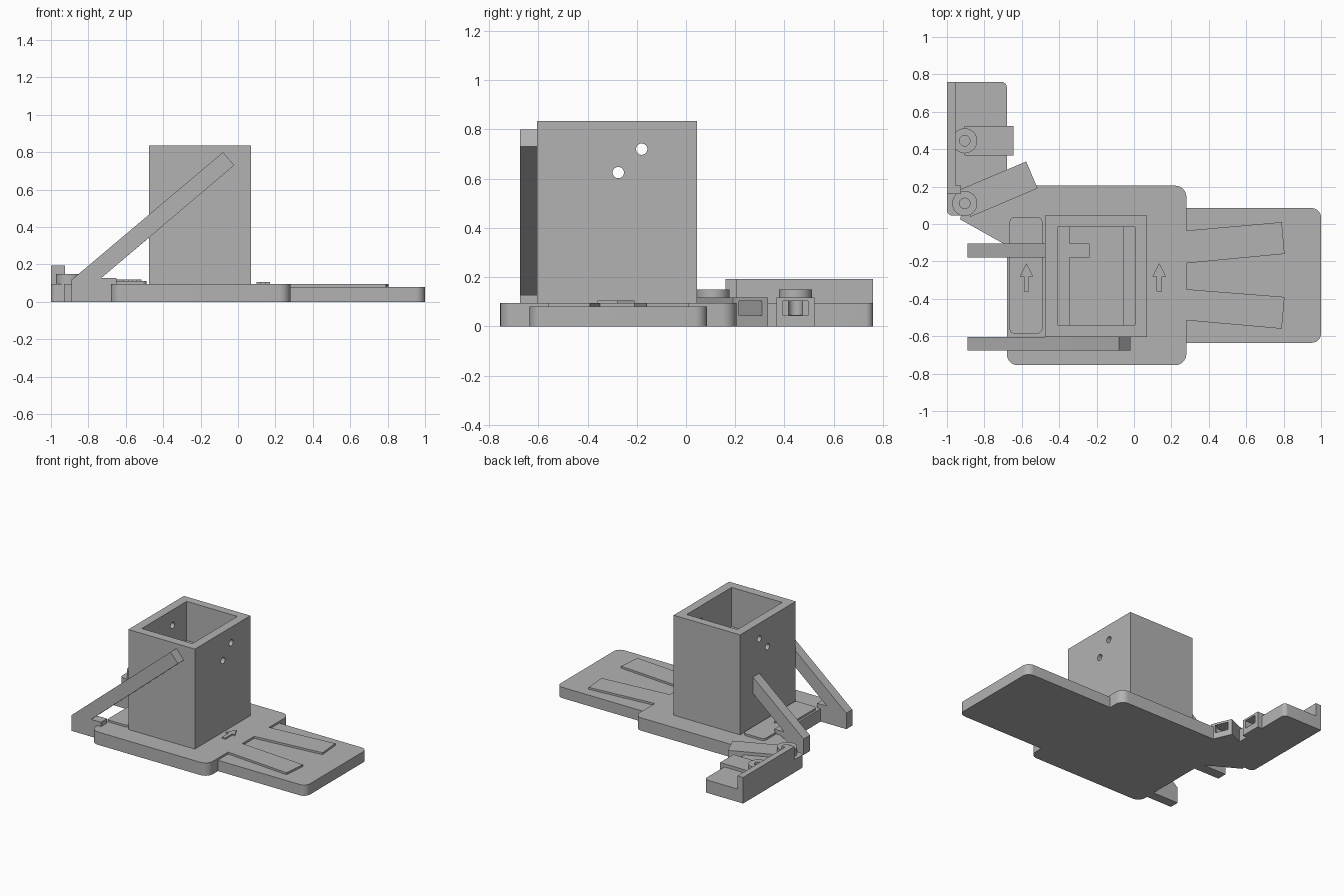
import bpy, bmesh, math
from mathutils import Matrix

if "Cube" in bpy.data.objects:
    bpy.data.objects.remove(bpy.data.objects["Cube"])

grey = bpy.data.materials.new("light_grey")
grey.diffuse_color = (0.45, 0.45, 0.45, 1)
grey.use_nodes = True
grey.node_tree.nodes["Principled BSDF"].inputs["Base Color"].default_value = grey.diffuse_color


def prism(name, pts, lo, hi, axis="z"):
    """Extrude a closed profile; axis z uses (x, y) points, axis y uses (x, z)."""
    bm = bmesh.new()
    place = (lambda a, b, t: (a, b, t)) if axis == "z" else (lambda a, b, t: (a, t, b))
    low = [bm.verts.new(place(a, b, lo)) for a, b in pts]
    high = [bm.verts.new(place(a, b, hi)) for a, b in pts]
    bm.faces.new(low)
    bm.faces.new(high)
    n = len(pts)
    for i in range(n):
        j = (i + 1) % n
        bm.faces.new((low[i], low[j], high[j], high[i]))
    bmesh.ops.recalc_face_normals(bm, faces=bm.faces)
    me = bpy.data.meshes.new(name)
    bm.to_mesh(me)
    bm.free()
    me.materials.append(grey)
    ob = bpy.data.objects.new(name, me)
    bpy.context.collection.objects.link(ob)
    return ob


def rect(x0, x1, y0, y1, radii=(0, 0, 0, 0)):
    """Rectangle with a radius for each corner, from lower left going round."""
    pts = []
    corners = [(x0, y0, 1, 1), (x1, y0, -1, 1), (x1, y1, -1, -1), (x0, y1, 1, -1)]
    for k, ((x, y, sx, sy), r) in enumerate(zip(corners, radii)):
        if r == 0:
            pts.append((x, y))
            continue
        for i in range(9):
            a = math.pi * (1 + k / 2 + i / 16)
            pts.append((x + sx * r + r * math.cos(a), y + sy * r + r * math.sin(a)))
    return pts


def circle(x, y, r, n=40):
    return [(x + r * math.cos(2 * math.pi * i / n), y + r * math.sin(2 * math.pi * i / n))
            for i in range(n)]


def tilted(x, y, angle, a0, a1, b0, b1):
    """Rectangle in a frame turned about (x, y)."""
    c, s = math.cos(angle), math.sin(angle)
    return [(x + a * c - b * s, y + a * s + b * c)
            for a, b in ((a0, b0), (a1, b0), (a1, b1), (a0, b1))]


def cut(ob, cutters):
    for c in cutters:
        m = ob.modifiers.new("cut", "BOOLEAN")
        m.operation, m.solver, m.object = "DIFFERENCE", "EXACT", c
        bpy.context.view_layer.objects.active = ob
        bpy.ops.object.modifier_apply(modifier=m.name)


def arrow(name, x, y0, y1, z0, z1):
    m = y1 - 0.07
    prism(name, [(x - .014, y0), (x + .014, y0), (x + .014, m), (x + .036, m),
                 (x, y1), (x - .036, m), (x - .014, m)], z0, z1)


# base plates, raised strips and pad
prism("main_base", rect(-.68, .28, -.755, .205, (.06, .06, .06, 0)), 0, .095)
prism("front_base", rect(.22, 1, -.635, .085, (0, .05, .05, 0)), 0, .08)
prism("upper_strip", [(.27, -.211), (.805, -.16), (.79, .01), (.27, -.036)], .07, .095)
prism("lower_strip", [(.27, -.514), (.79, -.56), (.805, -.39), (.27, -.348)], .07, .095)
prism("side_pad", rect(-.665, -.49, -.585, .035, (.025,) * 4), .09, .11)
arrow("base_arrow", .135, -.36, -.21, .09, .105)
arrow("pad_arrow", -.575, -.36, -.21, .105, .12)

# square tower with stepped cavity and cross holes
tower = prism("tower", rect(-.475, .07, -.605, .045), .09, .835)
cavities = [prism("cavity", rect(-.41, .005, -.54, -.015), .545, .9),
            prism("deep_cavity", rect(-.345, -.06, -.54, -.015), .1, .6)]
for y, z in ((-.275, .625), (-.18, .72)):
    hole = prism("cross_hole", circle(0, 0, .023), -1, 1)
    hole.data.transform(Matrix.Translation((0, y, z)) @ Matrix.Rotation(math.pi / 2, 4, "Y"))
    cavities.append(hole)
cut(tower, cavities)

# sloping braces with flat feet
foot = [(-.65, 0), (-.65, .128), (-.73, .128)]
heel = [(-.877, .128), (-.89, .118), (-.89, 0)]
prism("front_brace", foot + [(-.02, .73), (-.08, .8)] + heel, -.675, -.605, "y")
prism("inner_brace", foot + [(-.237, .545), (-.38, .545)] + heel, -.18, -.105, "y")

# side bracket: plate, wall, two sockets
bracket = prism("bracket_plate", rect(-1, -.68, .045, .76, (.03, 0, .03, 0)), 0, .095)
link = prism("bracket_link", [(-.93, .025), (-.68, -.115), (-.5, .2), (-.68, .25), (-.9, .15)], 0, .095)
prism("bracket_wall", rect(-1, -.955, .16, .76), .09, .193)
prism("wall_tab", rect(-1, -.925, .16, .205), .09, .193)
parts, cutters = [bracket, link], []
for label, (cx, cy, ang, length) in {"straight": (-.905, .445, 0, .26),
                                     "angled": (-.905, .11, math.radians(23), .39)}.items():
    parts.append(prism(label + "_socket", tilted(cx, cy, ang, 0, length, -.078, .078), 0, .118))
    parts.append(prism(label + "_boss", circle(cx, cy, .067), .05, .15))
    cutters.append(prism("slot", tilted(cx, cy, ang, .0, length + .1, -.05, .05), .045, .103))
    cutters.append(prism("pin_hole", circle(cx, cy, .028), .046, .3))
for p in parts:
    cut(p, cutters)

# remove helpers and smooth the rounded sides
for c in cavities + cutters:
    bpy.data.objects.remove(c)
for ob in bpy.context.collection.objects:
    bpy.ops.object.select_all(action="DESELECT")
    ob.select_set(True)
    bpy.context.view_layer.objects.active = ob
    bpy.ops.object.shade_smooth_by_angle(angle=math.radians(30))
